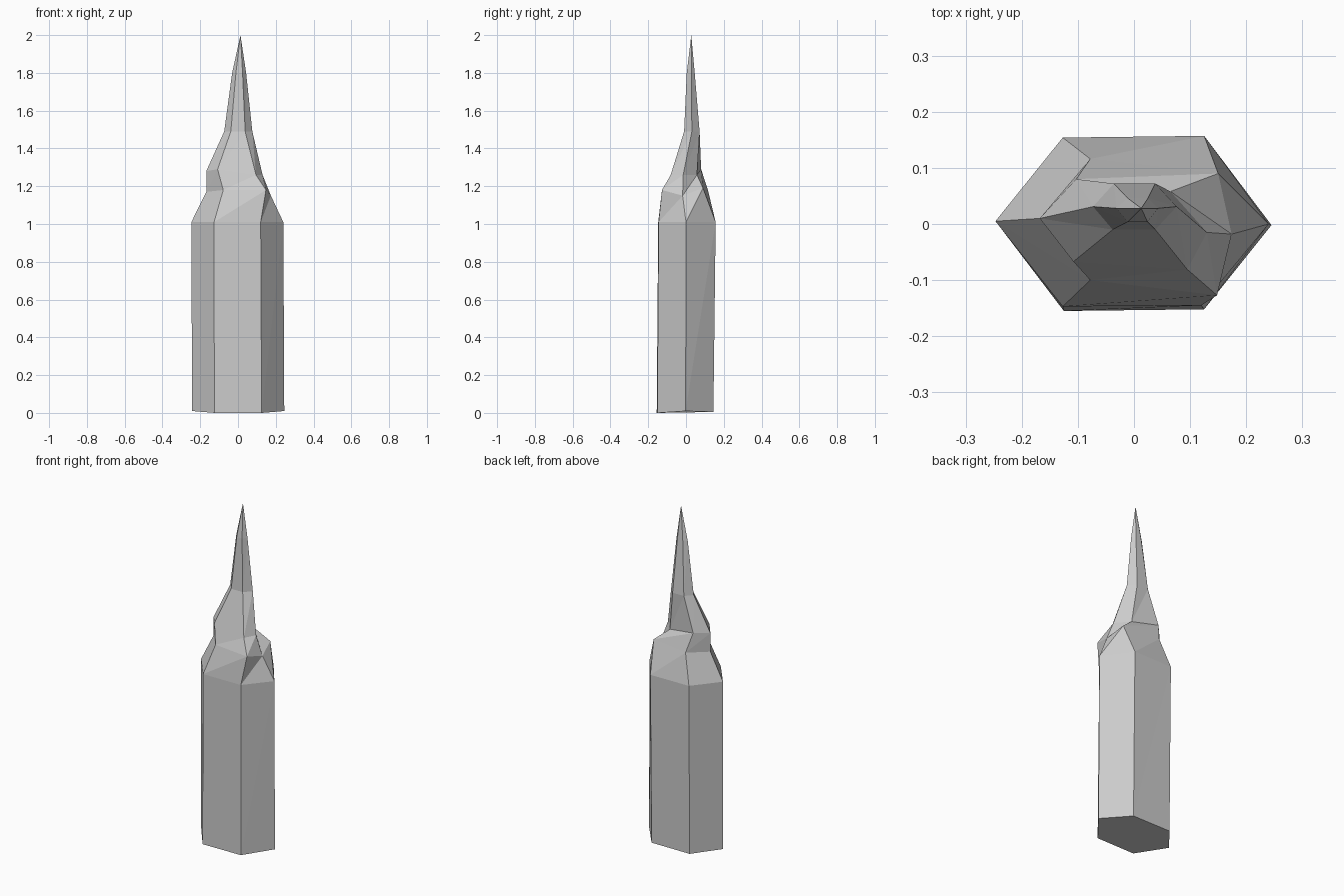
import bpy, bmesh

# Six-sided rings from base to spike: left, front-left, front-right, right, back-right, back-left
rings = [
    [(-.243, 0, .01), (-.125, -.155, 0), (.125, -.152, 0), (.245, -.002, .01), (.125, .145, .005), (-.125, .145, .005)],
    [(-.247, .005, 1.01), (-.127, -.147, 1.01), (.12, -.145, 1.01), (.24, 0, 1.01), (.125, .157, 1.01), (-.127, .154, 1.01)],
    [(-.168, .01, 1.17), (-.078, -.1, 1.18), (.148, -.127, 1.18), (.174, -.018, 1.15), (.15, .09, 1.19), (-.078, .116, 1.18)],
    [(-.168, .01, 1.28), (-.108, -.067, 1.29), (.095, -.081, 1.26), (.13, -.015, 1.26), (.065, .058, 1.26), (-.103, .08, 1.29)],
    [(-.073, .031, 1.49), (-.038, -.01, 1.49), (.038, -.01, 1.49), (.076, .031, 1.49), (.038, .072, 1.49), (-.036, .072, 1.49)],
    [(-.031, .028, 1.8), (-.011, .004, 1.8), (.024, .004, 1.8), (.043, .028, 1.8), (.025, .046, 1.8), (-.011, .046, 1.8)],
]

# Crystal shard: bridge the rings, cap the base, close to a point
bm = bmesh.new()
loops = [[bm.verts.new(p) for p in ring] for ring in rings]
for low, high in zip(loops, loops[1:]):
    for i in range(6):
        j = (i + 1) % 6
        a, b, c, d = low[i], low[j], high[j], high[i]
        bm.faces.new((a, b, c))
        bm.faces.new((a, c, d))
tip = bm.verts.new((.013, .028, 2.0))
for i in range(6):
    bm.faces.new((loops[-1][i], loops[-1][(i + 1) % 6], tip))
bm.faces.new(loops[0][::-1])
bmesh.ops.recalc_face_normals(bm, faces=bm.faces)

mesh = bpy.data.meshes.new("crystal_shard")
bm.to_mesh(mesh)
bm.free()
bpy.context.collection.objects.link(bpy.data.objects.new("crystal_shard", mesh))
